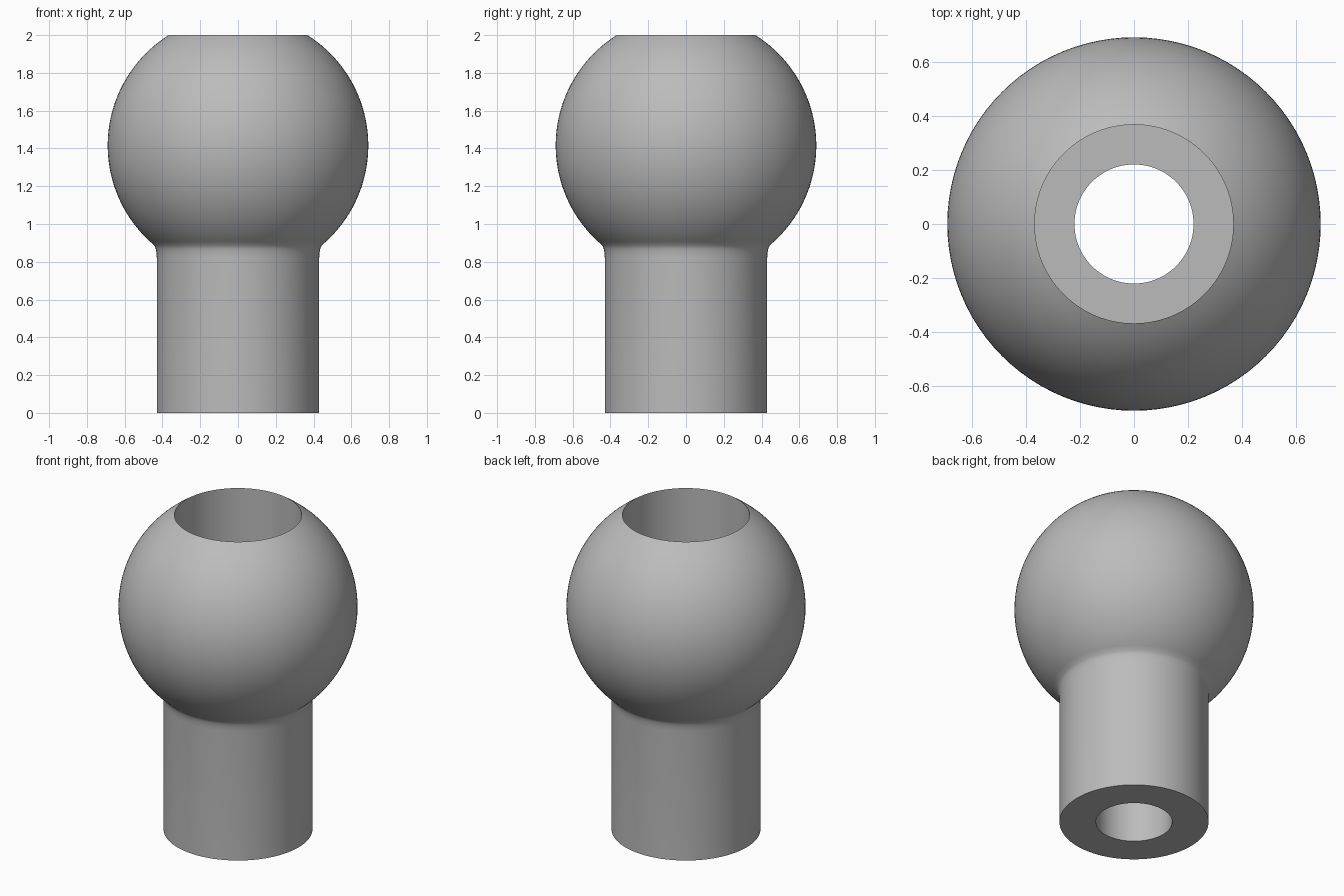
import bpy, bmesh, math

cube = bpy.data.objects.get("Cube")
if cube:
    bpy.data.objects.remove(cube)

SEGMENTS = 96
BALL_R = 0.69
STEM_R = 0.43
SOCKET_R = 0.367
BORE_R = 0.22
LEDGE_Z = 0.9
BALL_Z = 2 - math.sqrt(BALL_R ** 2 - SOCKET_R ** 2)

grey = bpy.data.materials.new("plain_grey")
grey.use_nodes = True
colour = (0.5, 0.5, 0.5, 1)
grey.diffuse_color = colour
grey.node_tree.nodes["Principled BSDF"].inputs["Base Color"].default_value = colour

# Stem with a small flare under the ball
profile = [(BORE_R, 0), (STEM_R, 0), (STEM_R, 0.82), (0.432, 0.85), (0.436, 0.87)]

# Ball from the neck up to the flat rim
start = -math.acos(0.443 / BALL_R)
end = math.acos(SOCKET_R / BALL_R)
steps = 40
for i in range(steps + 1):
    a = start + (end - start) * i / steps
    profile.append((BALL_R * math.cos(a), BALL_Z + BALL_R * math.sin(a)))

# Wide socket, ledge and narrow through bore
profile += [(SOCKET_R, LEDGE_Z), (BORE_R, LEDGE_Z)]

# Revolve the closed section about the vertical axis
bm = bmesh.new()
verts = [bm.verts.new((r, 0, z)) for r, z in profile]
edges = [bm.edges.new((verts[i - 1], verts[i])) for i in range(len(verts))]
bmesh.ops.spin(bm, geom=verts + edges, cent=(0, 0, 0), axis=(0, 0, 1),
               angle=math.tau, steps=SEGMENTS, use_duplicate=False)
bmesh.ops.remove_doubles(bm, verts=bm.verts, dist=0.0001)
bmesh.ops.recalc_face_normals(bm, faces=bm.faces)
mesh = bpy.data.meshes.new("ball_stem")
bm.to_mesh(mesh)
bm.free()

body = bpy.data.objects.new("ball_stem", mesh)
bpy.context.collection.objects.link(body)
mesh.materials.append(grey)
bpy.ops.object.select_all(action="DESELECT")
body.select_set(True)
bpy.context.view_layer.objects.active = body
bpy.ops.object.shade_smooth_by_angle(angle=math.radians(40))
